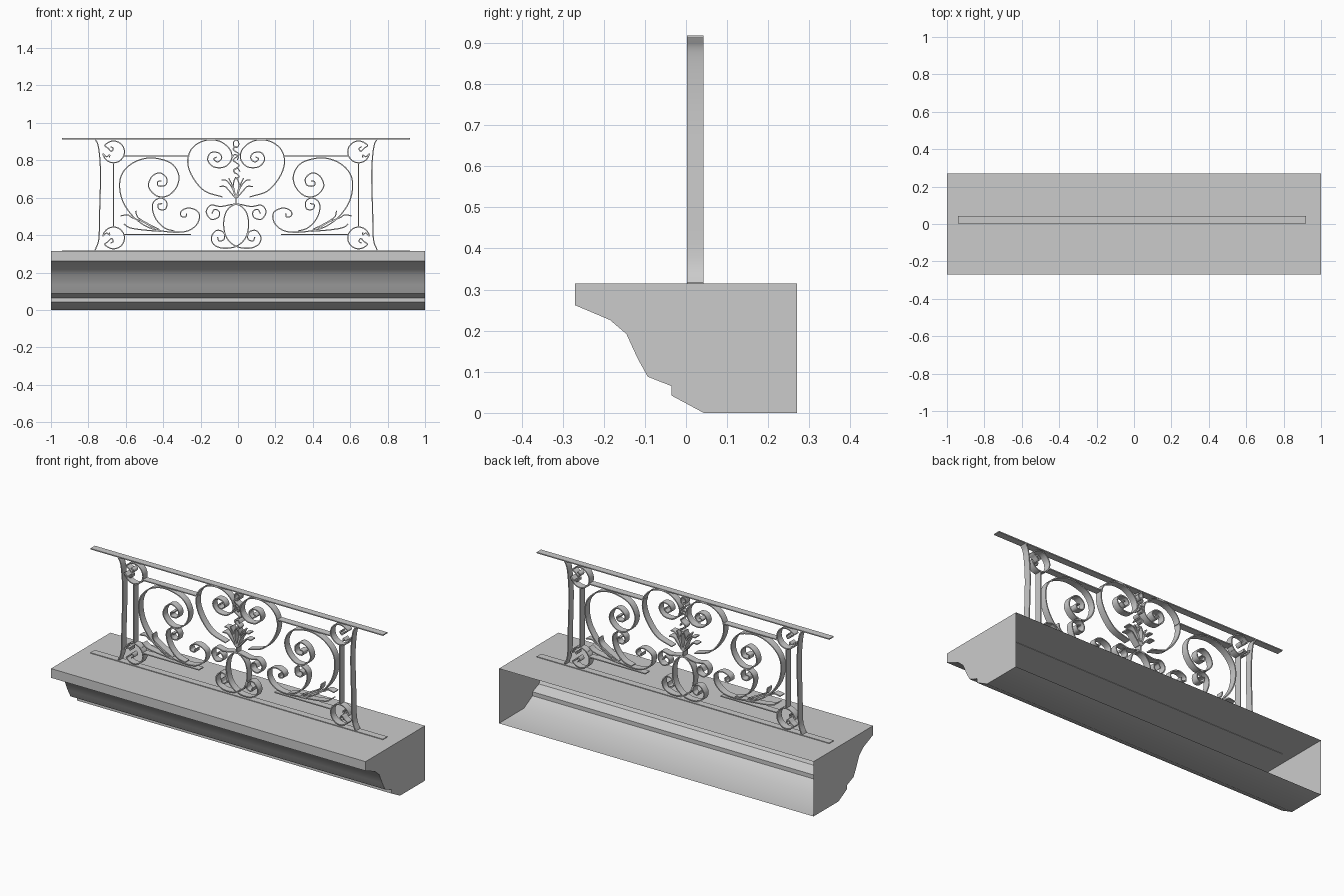
import bpy, bmesh, math
from mathutils import Vector

if "Cube" in bpy.data.objects:
    bpy.data.objects.remove(bpy.data.objects["Cube"])

CENTRE = -0.01            # railing's mirror axis in x
Y0, Y1 = 0.002, 0.042     # depth of the iron strips
THICK = 0.006


def finish(name, bm, mirror=False, angle=40):
    bmesh.ops.recalc_face_normals(bm, faces=bm.faces)
    me = bpy.data.meshes.new(name)
    bm.to_mesh(me)
    bm.free()
    ob = bpy.data.objects.new(name, me)
    bpy.context.collection.objects.link(ob)
    bpy.ops.object.select_all(action='DESELECT')
    ob.select_set(True)
    bpy.context.view_layer.objects.active = ob
    bpy.ops.object.shade_smooth_by_angle(angle=math.radians(angle))
    if mirror:
        mod = ob.modifiers.new("Mirror", 'MIRROR')
        mod.use_mirror_merge = False
    return ob


def smooth_path(pts, n=5):
    """Catmull-Rom curve through points."""
    p = [Vector(q) / 100 for q in pts]
    if len(p) == 2:
        return p
    p = [2 * p[0] - p[1]] + p + [2 * p[-1] - p[-2]]
    out = []
    for a, b, c, d in zip(p, p[1:], p[2:], p[3:]):
        for i in range(n):
            t = i / n
            out.append(0.5 * (2 * b + (c - a) * t + (2 * a - 5 * b + 4 * c - d) * t * t
                              + (3 * b - a - 3 * c + d) * t ** 3))
    return out + [p[-2]]


def strip(name, *paths, mirror=True):
    """Flat iron bars following (x, z) paths given in hundredths."""
    bm = bmesh.new()
    for pts in paths:
        p = smooth_path(pts)
        rings = []
        for i, q in enumerate(p):
            t = (p[min(i + 1, len(p) - 1)] - p[max(i - 1, 0)]).normalized()
            n = Vector((-t.y, t.x)) * THICK / 2
            a, b = q + n, q - n
            rings.append([bm.verts.new(v) for v in ((a.x, Y0, a.y), (a.x, Y1, a.y),
                                                    (b.x, Y1, b.y), (b.x, Y0, b.y))])
        for r, s in zip(rings, rings[1:]):
            for k in range(4):
                bm.faces.new((r[k], r[(k + 1) % 4], s[(k + 1) % 4], s[k]))
        bm.faces.new(rings[0])
        bm.faces.new(rings[-1][::-1])
    ob = finish(name, bm, mirror)
    ob.location.x = CENTRE
    return ob


# Moulded ledge: profile along x, end caps closed, back left open
profile = [(0.27, 0.315), (-0.27, 0.315), (-0.27, 0.262), (-0.185, 0.226), (-0.145, 0.192),
           (-0.118, 0.133), (-0.093, 0.088), (-0.035, 0.065), (-0.035, 0.042),
           (0.043, 0.0), (0.27, 0.0)]
bm = bmesh.new()
left = [bm.verts.new((-1, y, z)) for y, z in profile]
right = [bm.verts.new((1, y, z)) for y, z in profile]
for i in range(len(profile) - 1):
    bm.faces.new((left[i], left[i + 1], right[i + 1], right[i]))
bm.faces.new(left)
bm.faces.new(right)
finish("ledge", bm, angle=32)

# Rails, posts and straight bars
strip("top_rail", [(-93, 91.5), (93, 91.5)], mirror=False)
strip("bottom_rail", [(-93, 31.6), (93, 31.6)], mirror=False)
strip("posts", [(75.5, 91.5), (73.8, 88), (72.8, 80), (72.5, 70), (73, 52), (73.4, 38), (75.5, 31.7)])
strip("inner_uprights", [(65.5, 79), (65.5, 44)])
strip("cross_bars", [(25, 82.3), (60, 82.3)], [(24, 40.3), (60, 40.3)])


# Corner rings: two arms curling inward on the post side
def corner(cz, s):
    cx = 65.5

    def arm(a0, sweep, curl):
        pts = []
        for i in range(11):
            a = math.radians(a0 + sweep * i / 10)
            pts.append((cx + 5.8 * math.cos(a), cz + s * 5.8 * math.sin(a)))
        return pts + [(cx + x, cz + s * z) for x, z in curl]
    return [arm(225, -190, [(3, 2), (1.2, 0.3), (0.2, 1.8), (1.6, 2.8)]),
            arm(225, 125, [(3.8, -2.6), (2.2, -1.6), (2.2, -3)])]


strip("corner_rings", *corner(84.5, 1), *corner(38.5, -1))

# Large side scrolls
strip("side_scrolls",
      [(40, 69), (42, 68.5), (41.5, 66.3), (37.7, 66.8), (37.2, 70.6), (41, 73.3), (45.2, 71.1),
       (46.8, 65.8), (42.5, 61), (36.6, 61), (31.8, 65.8), (30.7, 72.2), (35, 78.6), (45.2, 81.3),
       (54.3, 79.1), (60.7, 73.3), (62.3, 65.8), (60.2, 57.2), (54.3, 49.2), (46.3, 43.9),
       (35.6, 41.7), (26, 42.2), (20.5, 46.5), (20, 52), (24.9, 54.5), (29.2, 53),
       (29.5, 50.3), (27, 49.7), (26.5, 51.5)])
strip("side_curls",
      [(33, 42.2), (38, 43.7), (42.5, 48), (44.7, 53.5), (44.1, 57.8), (40.4, 59.9), (37.2, 57.8),
       (37.7, 54), (41, 53.8), (41.8, 56.3), (39.5, 56.9)])
strip("side_leaves",
      [(61.8, 50.3), (58, 50.8), (55.3, 49.2), (49.5, 47), (43.6, 43.2)],
      [(53.7, 53), (52.5, 49.5), (47, 46), (41, 43)],
      [(60, 46), (57, 44), (50, 42.8), (40, 42)])

# Central heart scrolls
strip("heart_scrolls",
      [(7.2, 60.4), (16.8, 63.6), (23.3, 71.1), (25.9, 79.1), (23.8, 86.1), (17.4, 90.4), (9.4, 90.4),
       (3.5, 86.1), (2.4, 80.7), (6.1, 76.5), (12, 76.5), (15.2, 80.2), (13.6, 84), (9.4, 84),
       (7.7, 81.3), (9.9, 79.1), (12, 80.7), (10.4, 81.8)])

# Crossing scrolls below the heart, forming an oval
strip("oval_scrolls",
      [(13, 51.5), (11.5, 53.8), (9, 52.5), (9.5, 49.5), (13.5, 48.5), (16, 52.5), (13.5, 56),
       (8, 55.3), (0, 56.5), (-5, 53), (-6.7, 46), (-5, 38.5), (0, 34), (7, 33), (12, 35),
       (13.2, 39), (10.5, 42.5), (6.8, 41.5), (6.3, 38), (9, 36.8), (10, 39)])

# Leaf spray and twisted tendril on the centre line
strip("leaf_spray",
      [(0.4, 60), (2, 65), (5, 69), (7.8, 69.5)],
      [(0.6, 60), (4, 64), (6, 66), (9, 66)],
      [(0.4, 60), (1.8, 66), (4, 70.5)],
      [(0.4, 61), (1.5, 67), (0.3, 71)])
ring = [(1.5 * math.cos(a), 88.8 + 2 * math.sin(a)) for a in [k * math.pi / 4 for k in range(9)]]
strip("centre_tendril",
      [(0, 56), (0, 62)],
      [(1.6 * math.sin(k * 1.35), 70 + k * 1.25) for k in range(15)],
      [(2, 74), (0.8, 75.6), (-1.2, 74.6), (-0.4, 72.8)],
      [(-2.2, 81), (-1, 83), (1.2, 82.2), (0.6, 80.2)],
      ring, mirror=False)
